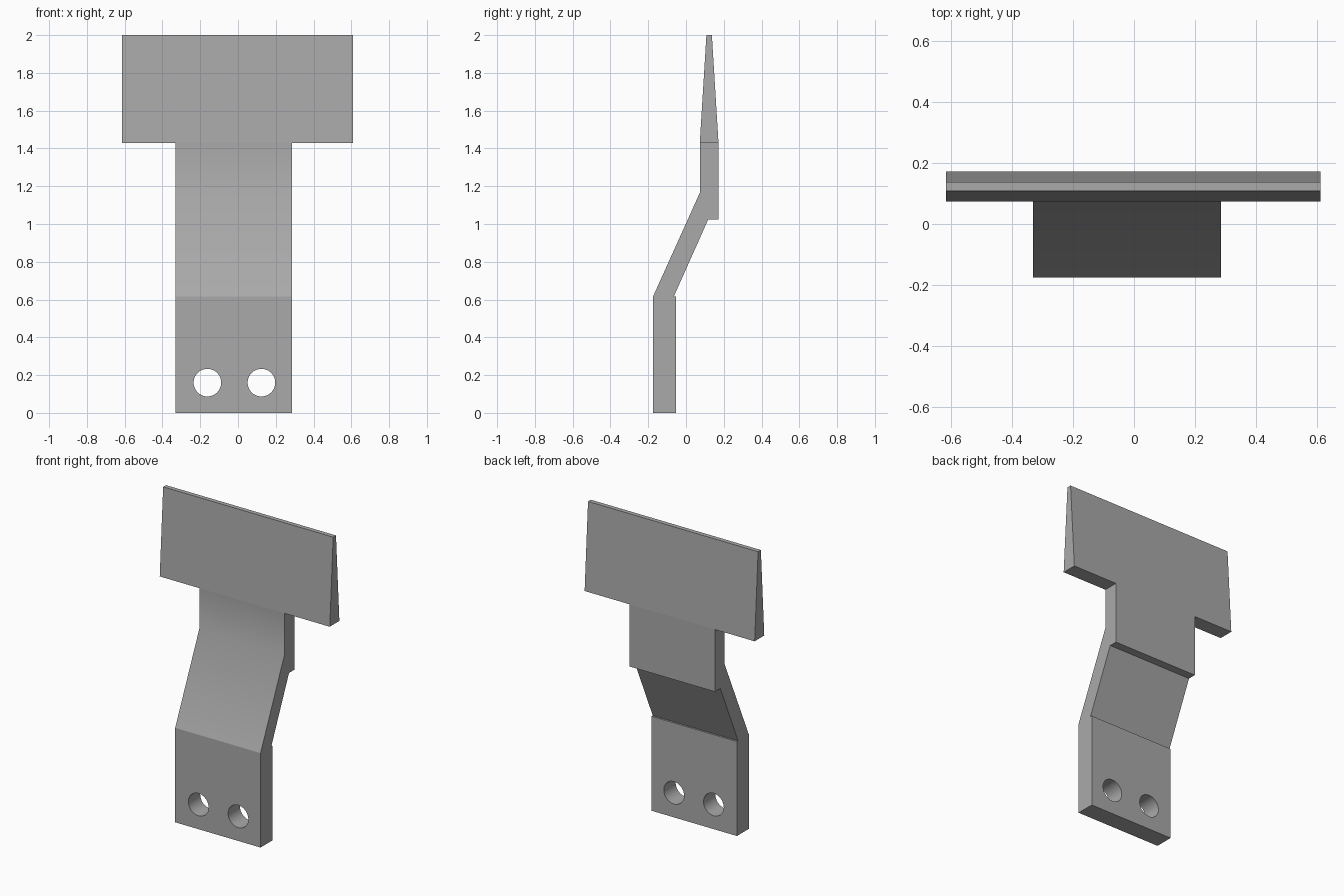
import bpy, bmesh, math
from mathutils import Matrix, Vector

cube = bpy.data.objects.get("Cube")
if cube:
    bpy.data.objects.remove(cube, do_unlink=True)

GREY = (0.4, 0.4, 0.4, 1.0)
metal = bpy.data.materials.new("plain grey")
metal.use_nodes = True
metal.diffuse_color = GREY
metal.node_tree.nodes["Principled BSDF"].inputs["Base Color"].default_value = GREY

LEFT, RIGHT = 0.285, -0.33      # shank sides
HEAD_LEFT, HEAD_RIGHT = 0.61, -0.615
SHOULDER = 1.43                 # underside of the wide head
BEND = 0.615                    # top of the mounting plate


def extruded_profile(points):
    """Extrude a (y, z) outline across the width of the shank."""
    bm = bmesh.new()
    face = bm.faces.new([bm.verts.new((RIGHT, y, z)) for y, z in points])
    new = bmesh.ops.extrude_face_region(bm, geom=[face], use_keep_orig=True)
    verts = [v for v in new["geom"] if isinstance(v, bmesh.types.BMVert)]
    bmesh.ops.translate(bm, verts=verts, vec=(LEFT - RIGHT, 0, 0))
    bmesh.ops.recalc_face_normals(bm, faces=bm.faces)
    return bm


def make_object(name, bm):
    mesh = bpy.data.meshes.new(name)
    bmesh.ops.recalc_face_normals(bm, faces=bm.faces)
    bm.to_mesh(mesh)
    bm.free()
    mesh.materials.append(metal)
    obj = bpy.data.objects.new(name, mesh)
    bpy.context.collection.objects.link(obj)
    return obj


def select_only(obj):
    bpy.ops.object.select_all(action='DESELECT')
    obj.select_set(True)
    bpy.context.view_layer.objects.active = obj


# Mounting plate
plate = make_object("mounting_plate", extruded_profile(
    [(-0.175, 0), (-0.053, 0), (-0.053, BEND), (-0.175, BEND)]))

# Two bolt holes through the plate
bm = bmesh.new()
for x in (-0.162, 0.124):
    place = Matrix.Translation((x, -0.11, 0.16)) @ Matrix.Rotation(math.pi / 2, 4, 'X')
    bmesh.ops.create_cone(bm, cap_ends=True, segments=48, radius1=0.073,
                          radius2=0.073, depth=0.4, matrix=place)
cutter = make_object("hole_cutter", bm)
cutter.hide_render = True
holes = plate.modifiers.new("bolt holes", 'BOOLEAN')
holes.operation = 'DIFFERENCE'
holes.solver = 'EXACT'
holes.object = cutter
select_only(plate)
bpy.ops.object.modifier_apply(modifier=holes.name)
bpy.data.objects.remove(cutter, do_unlink=True)

# Bent neck running up into the tapered head
bm = extruded_profile([
    (-0.175, BEND), (-0.065, BEND), (0.118, 1.025), (0.172, 1.025),
    (0.172, SHOULDER), (0.137, 2), (0.108, 2), (0.073, SHOULDER), (0.073, 1.165)])
bmesh.ops.bisect_plane(bm, geom=bm.verts[:] + bm.edges[:] + bm.faces[:],
                       plane_co=Vector((0, 0, SHOULDER)), plane_no=Vector((0, 0, 1)))

# Widen the head to both sides
bm.normal_update()
sides = [f for f in bm.faces
         if abs(f.normal.x) > 0.9 and f.calc_center_median().z > SHOULDER]
for face in bmesh.ops.extrude_discrete_faces(bm, faces=sides)["faces"]:
    edge = HEAD_LEFT if face.calc_center_median().x > 0 else HEAD_RIGHT
    for v in face.verts:
        v.co.x = edge
neck = make_object("neck_and_head", bm)

# Soft shading over the shallow bends, crisp corners elsewhere
for obj in (plate, neck):
    select_only(obj)
    bpy.ops.object.shade_smooth_by_angle(angle=math.radians(30))
